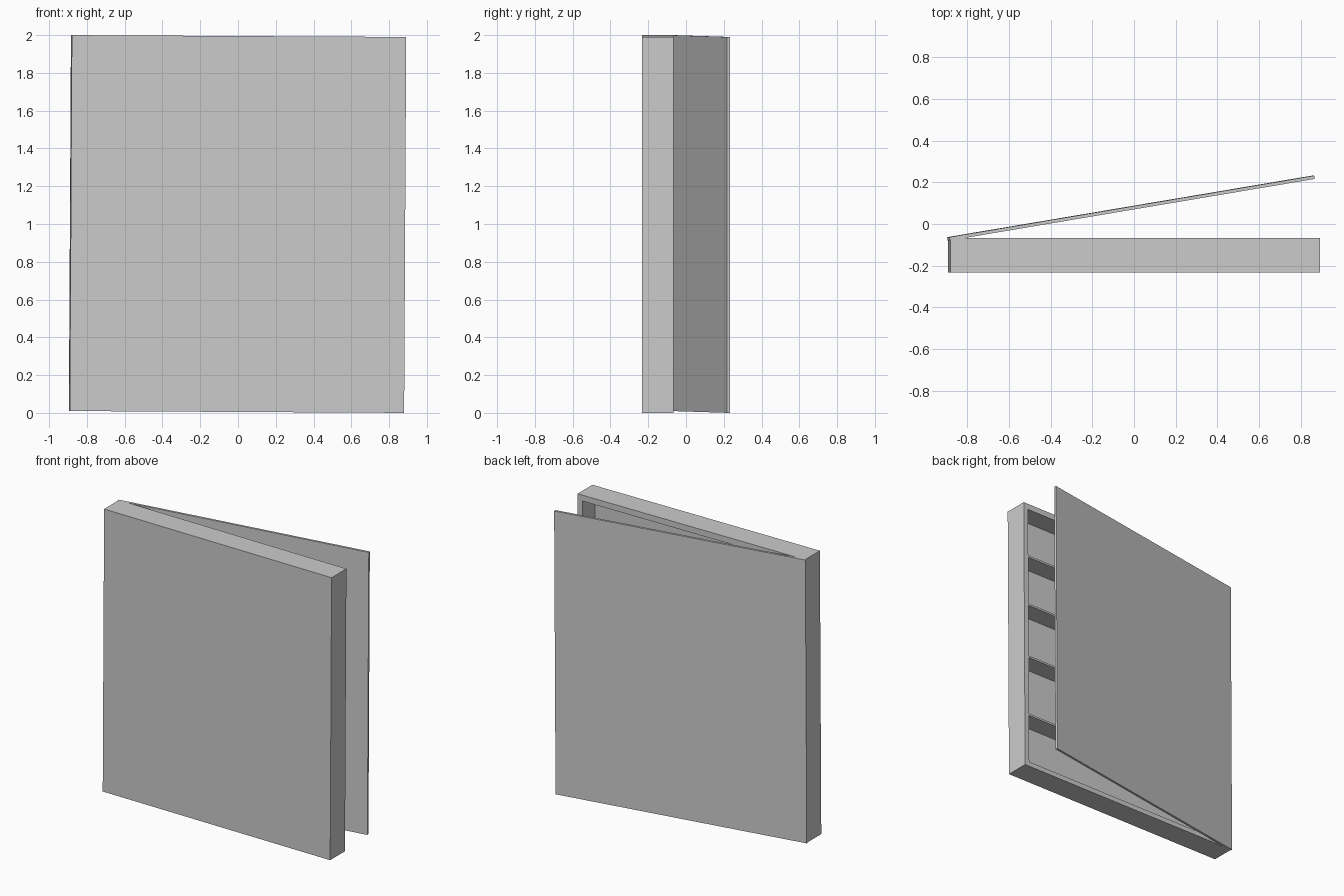
import bpy, bmesh, math
from mathutils import Matrix, Vector

if "Cube" in bpy.data.objects:
    bpy.data.objects.remove(bpy.data.objects["Cube"])

# The whole cabinet leans very slightly about its centre
CENTRE = Vector((0, 0, 1))
LEAN = (Matrix.Translation(CENTRE) @ Matrix.Rotation(0.0055, 4, 'Y')
        @ Matrix.Translation(-CENTRE))
HALF_W = 0.885
Z0, Z1 = 0.005, 1.995
FRONT, RIM = -0.232, -0.067


def box_mesh(lo, hi):
    lo, hi = Vector(lo), Vector(hi)
    bm = bmesh.new()
    bmesh.ops.create_cube(bm, size=1)
    for v in bm.verts:
        v.co = Vector(((lo[i] + hi[i]) / 2 + v.co[i] * (hi[i] - lo[i]) for i in range(3)))
    return bm


def finish(name, bm, matrix=Matrix.Identity(4)):
    bmesh.ops.recalc_face_normals(bm, faces=bm.faces)
    mesh = bpy.data.meshes.new(name)
    bm.to_mesh(mesh)
    bm.free()
    obj = bpy.data.objects.new(name, mesh)
    bpy.context.collection.objects.link(obj)
    obj.matrix_world = LEAN @ matrix
    return obj


# Carcass: box hollowed out from the open +y side
SIDE, CAP, PANEL = 0.036, 0.042, 0.022
bm = box_mesh((-HALF_W, FRONT, Z0), (HALF_W, RIM, Z1))
bm.normal_update()
opening = max(bm.faces, key=lambda f: f.normal.y)
bmesh.ops.inset_region(bm, faces=[opening], thickness=0.03)
for v in opening.verts:
    v.co.x = math.copysign(HALF_W - SIDE, v.co.x)
    v.co.z = Z1 - CAP if v.co.z > 1 else Z0 + 0.034
cavity = bmesh.ops.extrude_discrete_faces(bm, faces=[opening])["faces"][0]
for v in cavity.verts:
    v.co.y = FRONT + PANEL
finish("cabinet_carcass", bm)

# Four thin shelves between the side walls
for i, z in enumerate((0.395, 0.835, 1.23, 1.595)):
    finish(f"shelf_{i + 1}", box_mesh((-HALF_W + SIDE, FRONT + PANEL, z),
                                      (HALF_W - SIDE, RIM - 0.006, z + 0.014)))

# Door slab hinged on the left edge, slightly ajar
hinge = Matrix.Translation((-0.890, -0.063, 0)) @ Matrix.Rotation(math.radians(9.57), 4, 'Z')
finish("door", box_mesh((0, -0.016, Z0), (1.773, 0, Z1)), hinge)
